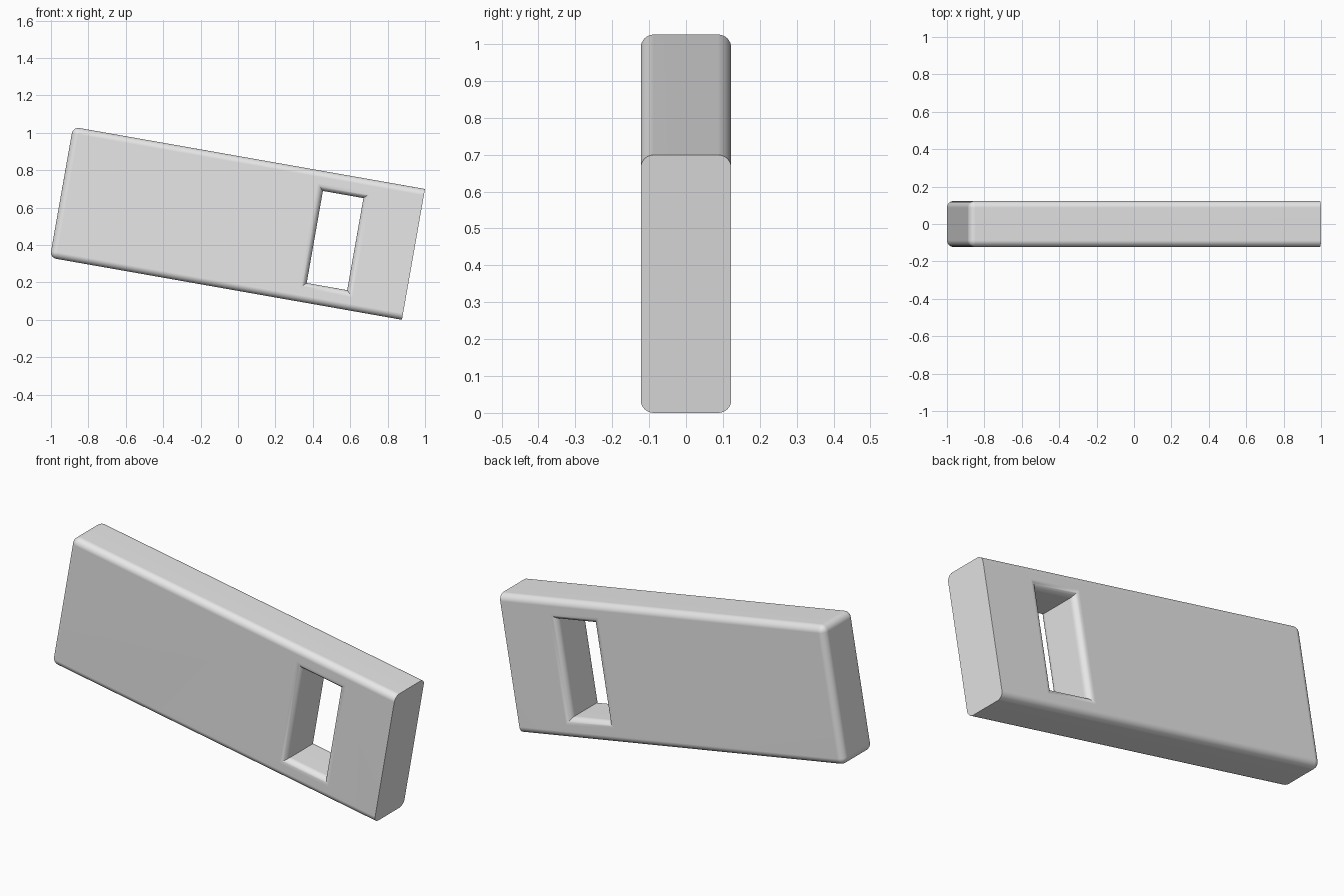
import bpy, bmesh, math

cube = bpy.data.objects.get("Cube")
if cube:
    bpy.data.objects.remove(cube, do_unlink=True)

LENGTH, DEPTH, HEIGHT = 1.911, 0.245, 0.71
ROUND = 0.035
STEPS = 8
SLOT_X, SLOT_W, SLOT_H = 0.53, 0.22, 0.50
TILT = math.radians(10)

grey = bpy.data.materials.new("light grey")
grey.use_nodes = True
colour = (0.8, 0.8, 0.8, 1)
grey.diffuse_color = colour
grey.node_tree.nodes["Principled BSDF"].inputs["Base Color"].default_value = colour


def make_object(name, bm):
    bmesh.ops.recalc_face_normals(bm, faces=bm.faces)
    mesh = bpy.data.meshes.new(name)
    bm.to_mesh(mesh)
    bm.free()
    obj = bpy.data.objects.new(name, mesh)
    bpy.context.collection.objects.link(obj)
    mesh.materials.append(grey)
    return obj


# Bar: every edge rounded except those around the +x end
bm = bmesh.new()
bmesh.ops.create_cube(bm, size=1)
bmesh.ops.scale(bm, vec=(LENGTH, DEPTH, HEIGHT), verts=bm.verts)
soft = [e for e in bm.edges if min(v.co.x for v in e.verts) < 0]
bmesh.ops.bevel(bm, geom=soft, offset=ROUND, offset_type='OFFSET',
                segments=STEPS, profile=0.5, affect='EDGES')
body = make_object("slotted_bar", bm)

# Slot cutter: rectangular rings that flare outwards at both mouths
half = DEPTH / 2
flare = [(half + 0.02, ROUND)]
for i in range(STEPS, -1, -1):
    a = math.pi / 2 * i / STEPS
    flare.append((half - ROUND * (1 - math.sin(a)), ROUND * (1 - math.cos(a))))
rings = [(-y, o) for y, o in flare] + [(y, o) for y, o in reversed(flare)]
bm = bmesh.new()
loops = []
for y, out in rings:
    w, h = SLOT_W / 2 + out, SLOT_H / 2 + out
    loops.append([bm.verts.new((SLOT_X + sx * w, y, sz * h))
                  for sx, sz in ((-1, -1), (1, -1), (1, 1), (-1, 1))])
for a, b in zip(loops, loops[1:]):
    for i in range(4):
        j = (i + 1) % 4
        bm.faces.new((a[i], a[j], b[j], b[i]))
bm.faces.new(loops[0])
bm.faces.new(loops[-1])
cutter = make_object("slot_cutter", bm)
cutter.hide_render = True

# Cut the slot, then drop the cutter
bpy.context.view_layer.objects.active = body
for o in bpy.context.selected_objects:
    o.select_set(False)
body.select_set(True)
cut = body.modifiers.new("slot", 'BOOLEAN')
cut.operation = 'DIFFERENCE'
cut.solver = 'EXACT'
cut.object = cutter
bpy.ops.object.modifier_apply(modifier=cut.name)
bpy.data.objects.remove(cutter, do_unlink=True)

# Smooth rounding with flat sides
bpy.ops.object.shade_smooth_by_angle(angle=math.radians(30))
normals = body.modifiers.new("flat_sides", 'WEIGHTED_NORMAL')
normals.keep_sharp = True

# Tilt so that the +x end dips to the floor
body.rotation_euler.y = TILT
body.location = (-0.003, 0,
                 (HEIGHT * math.cos(TILT) + LENGTH * math.sin(TILT)) / 2)
